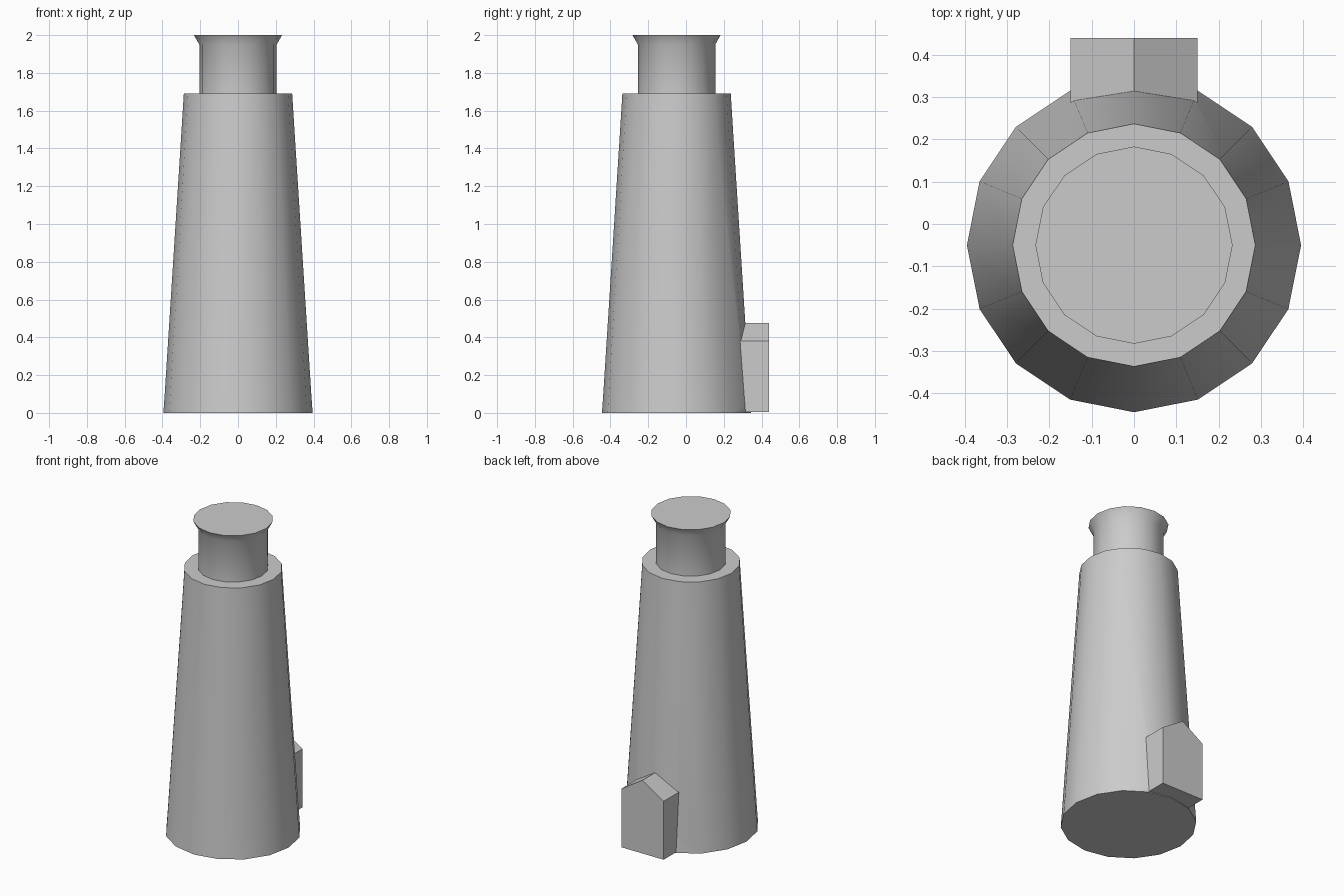
import bpy, bmesh
from math import cos, sin, pi, radians

if "Cube" in bpy.data.objects:
    bpy.data.objects.remove(bpy.data.objects["Cube"])

SIDES = 16
CENTRE_Y = -0.05


def make_object(name, bm):
    bmesh.ops.recalc_face_normals(bm, faces=bm.faces)
    mesh = bpy.data.meshes.new(name)
    bm.to_mesh(mesh)
    bm.free()
    obj = bpy.data.objects.new(name, mesh)
    bpy.context.collection.objects.link(obj)
    return obj


def lathe(name, profile):
    bm = bmesh.new()
    rings = [[bm.verts.new((r * cos(2 * pi * i / SIDES),
                            CENTRE_Y + r * sin(2 * pi * i / SIDES), z))
              for i in range(SIDES)] for r, z in profile]
    for low, high in zip(rings, rings[1:]):
        for i in range(SIDES):
            j = (i + 1) % SIDES
            bm.faces.new((low[i], low[j], high[j], high[i]))
    bm.faces.new(rings[0][::-1])
    bm.faces.new(rings[-1])
    return make_object(name, bm)


def prism(name, outline, y_back, y_front):
    bm = bmesh.new()
    face = bm.faces.new([bm.verts.new((x, y_back, z)) for x, z in outline])
    out = bmesh.ops.extrude_face_region(bm, geom=[face], use_keep_orig=True)
    moved = [v for v in out["geom"] if isinstance(v, bmesh.types.BMVert)]
    bmesh.ops.translate(bm, verts=moved, vec=(0, y_front - y_back, 0))
    return make_object(name, bm)


# Tapered shaft, narrow neck and flared cap
tower = lathe("tower", [(0.395, 0.0), (0.388, 0.10), (0.300, 1.48), (0.287, 1.69),
                        (0.205, 1.69), (0.205, 1.95), (0.233, 2.0)])

# Gabled entrance at the back, fused into the shaft
porch = prism("porch", [(-0.15, 0.005), (0.15, 0.005), (0.15, 0.38),
                        (0, 0.475), (-0.15, 0.38)], 0.1, 0.44)
union = tower.modifiers.new("porch_union", 'BOOLEAN')
union.operation = 'UNION'
union.solver = 'EXACT'
union.object = porch
bpy.ops.object.select_all(action='DESELECT')
bpy.context.view_layer.objects.active = tower
tower.select_set(True)
bpy.ops.object.modifier_apply(modifier=union.name)
bpy.data.objects.remove(porch)

bpy.ops.object.shade_smooth_by_angle(angle=radians(35))
